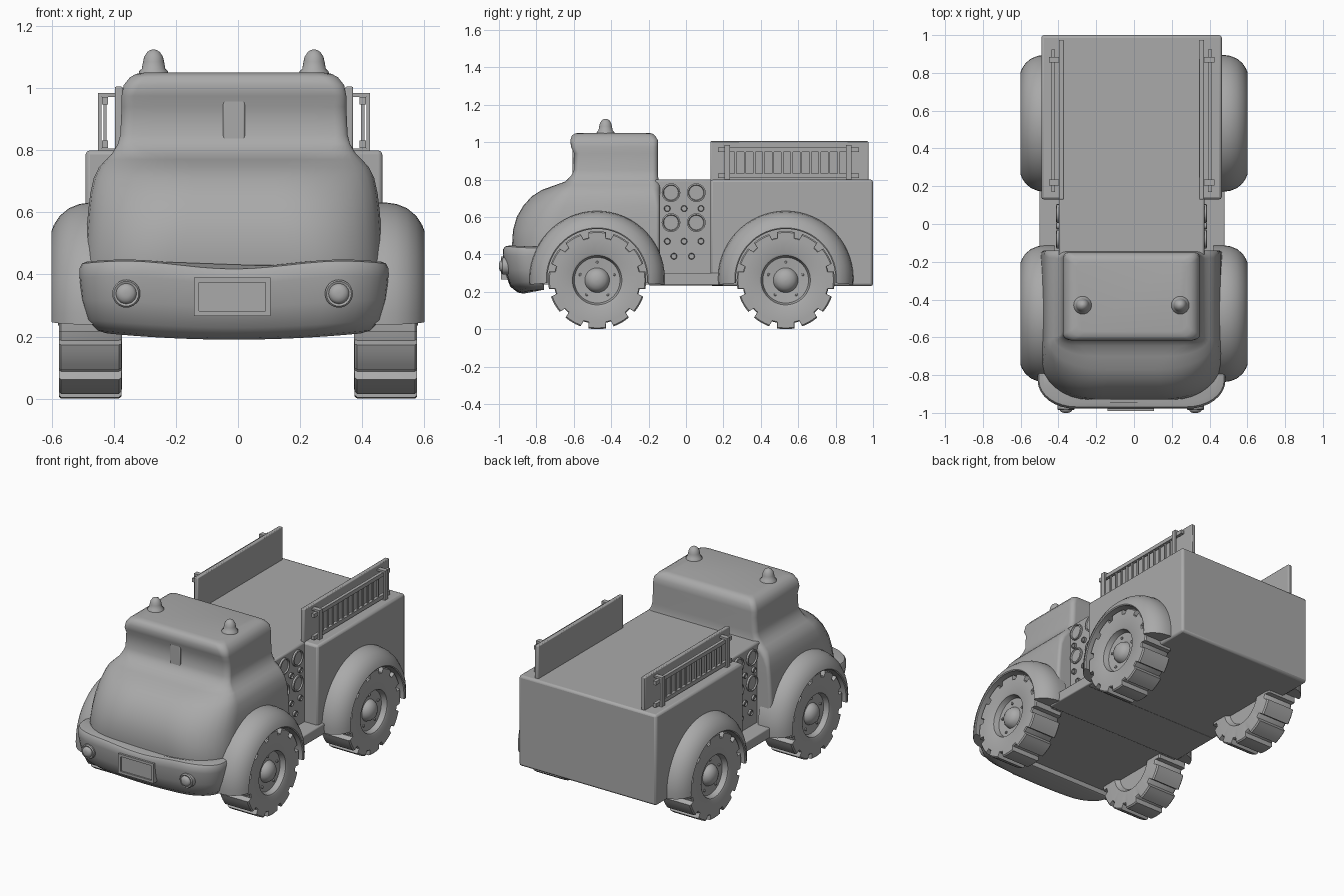
import bpy, bmesh, math
from mathutils import Matrix, Vector

if "Cube" in bpy.data.objects:
    bpy.data.objects.remove(bpy.data.objects["Cube"])

OFF = -0.013  # body sits slightly off the wheel centre line
grey = bpy.data.materials.new("plain_grey")
grey.diffuse_color = (0.4, 0.4, 0.4, 1)
grey.use_nodes = True
grey.node_tree.nodes["Principled BSDF"].inputs["Base Color"].default_value = grey.diffuse_color


def finish(name, bm, angle=35, bevel=0, segs=2):
    bmesh.ops.recalc_face_normals(bm, faces=bm.faces[:])
    me = bpy.data.meshes.new(name)
    bm.to_mesh(me)
    bm.free()
    me.materials.append(grey)
    ob = bpy.data.objects.new(name, me)
    bpy.context.collection.objects.link(ob)
    if bevel:
        m = ob.modifiers.new("bevel", 'BEVEL')
        m.width, m.segments, m.limit_method = bevel, segs, 'ANGLE'
    bpy.ops.object.select_all(action='DESELECT')
    ob.select_set(True)
    bpy.context.view_layer.objects.active = ob
    bpy.ops.object.shade_smooth_by_angle(angle=math.radians(angle))
    return ob


def add_box(bm, x0, x1, y0, y1, z0, z1):
    m = Matrix.Translation(((x0 + x1) / 2, (y0 + y1) / 2, (z0 + z1) / 2))
    bmesh.ops.create_cube(bm, size=1, matrix=m @ Matrix.Diagonal((x1 - x0, y1 - y0, z1 - z0, 1)))


def box(name, *dims, bevel=0, segs=2):
    bm = bmesh.new()
    add_box(bm, *dims)
    return finish(name, bm, bevel=bevel, segs=segs)


def bridge(bm, rings, closed=True):
    for a, b in zip(rings, rings[1:]):
        n = len(a)
        for i in range(n if closed else n - 1):
            j = (i + 1) % n
            bm.faces.new((a[i], a[j], b[j], b[i]))


def revolve(bm, profile, matrix, n=24):
    """Spin (radius, height) points about local z, capped at both ends."""
    rings = [[bm.verts.new(matrix @ Vector((r * math.cos(2 * math.pi * i / n),
              r * math.sin(2 * math.pi * i / n), h))) for i in range(n)] for r, h in profile]
    bridge(bm, rings)
    bm.faces.new(rings[0])
    bm.faces.new(rings[-1])


def outline(w, yf, yb, rx, ry, rb):
    """Plan outline with big front corners and small back corners."""
    pts = [(-(w - rx) + 2 * (w - rx) * i / 10, yf) for i in range(1, 10)]
    for cx, cy, ax, ay, a0 in ((w - rx, yf + ry, rx, ry, -90), (w - rb, yb - rb, rb, rb, 0),
                               (rb - w, yb - rb, rb, rb, 90), (rx - w, yf + ry, rx, ry, 180)):
        for i in range(9):
            a = math.radians(a0 + 90 * i / 8)
            pts.append((cx + ax * math.cos(a), cy + ay * math.sin(a)))
    return pts


def loft(name, sections, wave=None, angle=40):
    bm = bmesh.new()
    rings = []
    for z, *args in sections:
        rings.append([bm.verts.new((x + OFF, y, z + (wave(x, z) if wave else 0)))
                      for x, y in outline(*args)])
    bridge(bm, rings)
    bm.faces.new(rings[0])
    bm.faces.new(rings[-1])
    return finish(name, bm, angle)


# cab with rounded hood: z, half width, front, back, corner rx, ry, back corner
loft("cab", [
    (0.24, .475, -.90, -.14, .25, .20, .02), (0.45, .48, -.93, -.14, .26, .22, .02),
    (0.53, .475, -.925, -.14, .28, .23, .02), (0.60, .47, -.905, -.14, .29, .23, .02),
    (0.66, .463, -.87, -.14, .30, .22, .02), (0.71, .452, -.825, -.14, .30, .20, .03),
    (0.745, .435, -.77, -.14, .28, .15, .04), (0.77, .412, -.70, -.14, .22, .10, .04),
    (0.79, .392, -.645, -.145, .12, .05, .04), (0.82, .374, -.615, -.15, .05, .03, .03),
    (0.85, .366, -.60, -.15, .04, .03, .03), (0.94, .362, -.598, -.15, .04, .03, .03),
    (0.975, .362, -.615, -.15, .04, .03, .03), (1.01, .355, -.618, -.15, .05, .04, .03),
    (1.035, .335, -.61, -.165, .05, .04, .03), (1.046, .315, -.595, -.18, .05, .04, .03),
    (1.05, .29, -.57, -.20, .05, .04, .03)])

# windscreen centre post
box("windscreen_post", OFF - .035, OFF + .035, -.606, -.56, .82, .97, bevel=.005)


# bumper with a wavy top and bowed bottom
def bumper_wave(x, z):
    t = (z - .19) / .25
    return -t * .013 * math.cos(x / .35 * math.pi) + (1 - t) * .12 * x * x


loft("bumper", [
    (0.19, .41, -.87, -.76, .20, .09, .01), (0.197, .44, -.90, -.76, .20, .10, .01),
    (0.23, .472, -.94, -.76, .20, .13, .01), (0.30, .49, -.965, -.76, .20, .15, .01),
    (0.38, .497, -.977, -.76, .20, .15, .01), (0.415, .497, -.978, -.76, .20, .15, .01),
    (0.43, .49, -.968, -.76, .20, .14, .01), (0.435, .475, -.945, -.76, .20, .13, .01)],
    bumper_wave)

# number plate holder: frame around a recessed panel
bm = bmesh.new()
px, pz = -.018, .328
for s in (-1, 1):
    add_box(bm, px + s * .115 - .008, px + s * .115 + .008, -.99, -.93, pz - .062, pz + .062)
    add_box(bm, px - .107, px + .107, -.99, -.93, pz + s * .054 - .008, pz + s * .054 + .008)
add_box(bm, px - .107, px + .107, -.981, -.93, pz - .046, pz + .046)
finish("plate_holder", bm)

# headlights and roof beacons
for side, hx, bx in (("left", .325, .245), ("right", -.36, -.272)):
    bm = bmesh.new()
    m = Matrix.Translation((hx, -.93, .338)) @ Matrix.Rotation(math.pi / 2, 4, 'X')
    revolve(bm, [(.045, 0), (.045, .05), (.040, .056), (.033, .053), (.032, .058),
                 (.024, .066), (.012, .07), (.002, .07)], m)
    finish("headlight_" + side, bm)
    bm = bmesh.new()
    revolve(bm, [(.048, -.01), (.047, .005), (.038, .012), (.034, .035), (.030, .052),
                 (.020, .067), (.010, .073), (.002, .075)], Matrix.Translation((bx, -.43, 1.05)))
    finish("beacon_" + side, bm, 50)

# middle pump section with running boards, rear body
box("pump_section", OFF - .385, OFF + .385, -.20, .20, .26, .80, bevel=.01)
box("running_board", -.50, .48, -.20, .20, .235, .30, bevel=.006)
box("rear_body", OFF - .478, OFF + .478, .13, 1.0, .23, .80, bevel=.014)

# pump dials: y, z, radius
DIALS = [(y, z, .05) for y in (-.08, .055) for z in (.57, .73)]
DIALS += [(y, z, .017) for y in (-.10, -.01, .08) for z in (.47, .645)]
DIALS += [(-.065, .39, .017), (.03, .39, .017)]

for side, s in (("left", 1), ("right", -1)):
    def sbox(bm, a, b, *rest):
        add_box(bm, OFF + min(s * a, s * b), OFF + max(s * a, s * b), *rest)

    bm = bmesh.new()
    for y, z, r in DIALS:
        m = Matrix.Translation((OFF + s * .375, y, z)) @ Matrix.Rotation(s * math.pi / 2, 4, 'Y')
        revolve(bm, [(r, 0), (r, .022), (r * .85, .024), (r * .78, .016), (.001, .016)], m, 20)
    finish("pump_dials_" + side, bm)

    # side board above the rear body
    bm = bmesh.new()
    sbox(bm, .358, .384, .13, .975, .78, 1.005)
    finish("side_board_" + side, bm, bevel=.005)

    # ladder: two rails and rungs
    bm = bmesh.new()
    for z in (.82, .96):
        sbox(bm, .405, .425, .17, .925, z - .012, z + .012)
    for i in range(12):
        y = .265 + i * .05
        sbox(bm, .41, .42, y - .006, y + .006, .82, .96)
    finish("ladder_" + side, bm)

    # ladder brackets
    bm = bmesh.new()
    for y in (.22, .87):
        sbox(bm, .427, .438, y - .015, y + .015, .79, .983)
        for z in (.80, .978):
            sbox(bm, .37, .438, y - .015, y + .015, z - .006, z + .006)
    finish("ladder_brackets_" + side, bm)

# arched fenders: cross-section of (radius, x)
ARCH = [(.362, .42), (.362, .475), (.357, .51), (.343, .545), (.318, .575),
        (.290, .593), (.272, .60), (.266, .596), (.266, .42)]
# wheel profile: (radius, x, radius drop in tread grooves)
TYRE = [(.002, .40, 0), (.13, .40, 0), (.15, .374, 0), (.225, .374, 0), (.255, .376, .028),
        (.262, .384, .030), (.262, .57, .030), (.255, .577, .028), (.225, .577, 0),
        (.142, .577, 0), (.132, .572, 0), (.122, .54, 0), (.066, .535, 0), (.060, .553, 0),
        (.045, .57, 0), (.022, .58, 0), (.002, .582, 0)]
LUGS = 12
STEPS = [(-.34, 0), (-.17, 0), (0, 0), (.17, 0), (.34, 0), (.38, 1), (.5, 1), (.62, 1)]

for side, s in (("left", 1), ("right", -1)):
    for end, wy in (("front", -.475), ("rear", .533)):
        bm = bmesh.new()
        rings = []
        for i in range(33):
            a = math.radians(-5 + 190 * i / 32)
            rings.append([bm.verts.new((s * x, wy + r * math.cos(a), .27 + r * math.sin(a)))
                          for r, x in ARCH])
        bridge(bm, rings)
        bm.faces.new(rings[0])
        bm.faces.new(rings[-1])
        finish(f"fender_{end}_{side}", bm, 45)

        # lugged tyre with dished hub, one lug pointing down
        bm = bmesh.new()
        rings = []
        for r, x, drop in TYRE:
            ring = []
            for k in range(LUGS):
                for f, low in STEPS:
                    a = 2 * math.pi * (k + f) / LUGS - math.pi / 2
                    q = r - drop * low
                    ring.append(bm.verts.new((s * x, wy + q * math.cos(a), .262 + q * math.sin(a))))
            rings.append(ring)
        bridge(bm, rings)
        bm.faces.new(rings[0])
        bm.faces.new(rings[-1])
        finish(f"wheel_{end}_{side}", bm)

        # wheel bolts
        bm = bmesh.new()
        for k in range(5):
            a = 2 * math.pi * k / 5 + math.pi / 2
            m = Matrix.Translation((s * .53, wy + .095 * math.cos(a), .262 + .095 * math.sin(a)))
            revolve(bm, [(.008, 0), (.008, .014), (.004, .017)],
                    m @ Matrix.Rotation(s * math.pi / 2, 4, 'Y'), 8)
        finish(f"wheel_bolts_{end}_{side}", bm)
